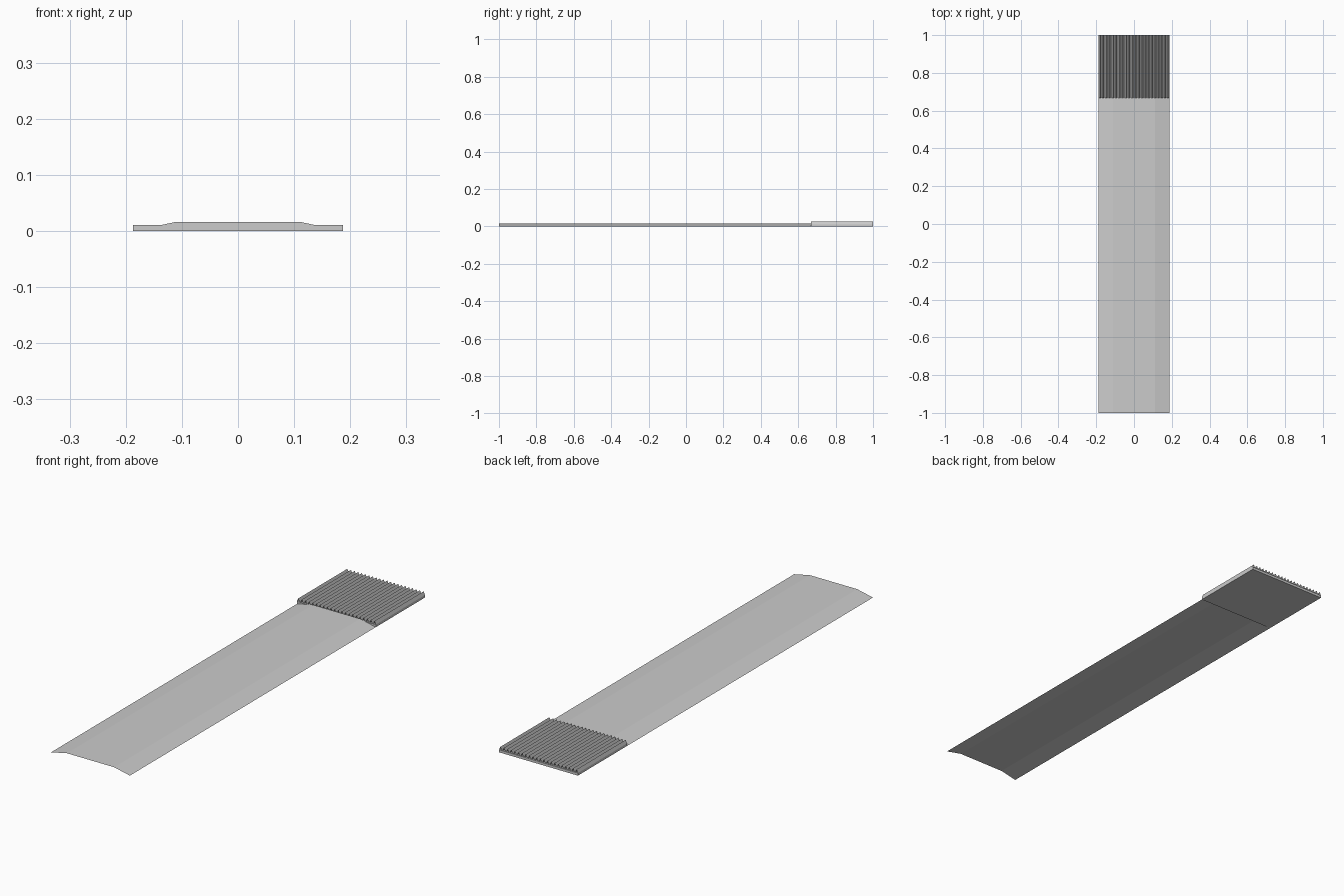
import bpy

if "Cube" in bpy.data.objects:
    bpy.data.objects.remove(bpy.data.objects["Cube"])

Y_FRONT, Y_JOIN, Y_BACK = -1.0, 0.667, 1.0
HALF = 0.187
BASE_H, PEAK_H = 0.011, 0.025


def make_mesh(name, verts, faces):
    mesh = bpy.data.meshes.new(name)
    mesh.from_pydata(verts, [], faces)
    obj = bpy.data.objects.new(name, mesh)
    bpy.context.collection.objects.link(obj)
    return obj


def sweep(name, profile, y0, y1, cap_back=False):
    """Sweep an open (x, z) profile along y, normals facing up."""
    n = len(profile)
    verts = [(x, y, z) for y in (y0, y1) for x, z in profile]
    faces = [(i, i + 1, n + i + 1, n + i) for i in range(n - 1)]
    if cap_back:
        faces.append(tuple(range(n, 2 * n)))
    return make_mesh(name, verts, faces)


# Long arched blade: thin open shell with a wall where it meets the grip
sweep("blade", [(-HALF, 0), (-0.112, 0.016), (0.112, 0.016), (HALF, 0)],
      Y_FRONT, Y_JOIN, cap_back=True)

# Flat grip block
bpy.ops.mesh.primitive_cube_add(size=1, location=(0, (Y_JOIN + Y_BACK) / 2, BASE_H / 2))
grip = bpy.context.object
grip.name = "grip_base"
grip.scale = (2 * HALF, Y_BACK - Y_JOIN, BASE_H)

# Row of open triangular ridges on the grip
COUNT, RIDGE_HALF = 22, 0.006
first = -HALF + RIDGE_HALF
step = -2 * first / (COUNT - 1)
for i in range(COUNT):
    x = first + i * step
    sweep(f"grip_ridge_{i + 1}",
          [(x - RIDGE_HALF, BASE_H), (x, PEAK_H), (x + RIDGE_HALF, BASE_H)],
          Y_JOIN, Y_BACK)
